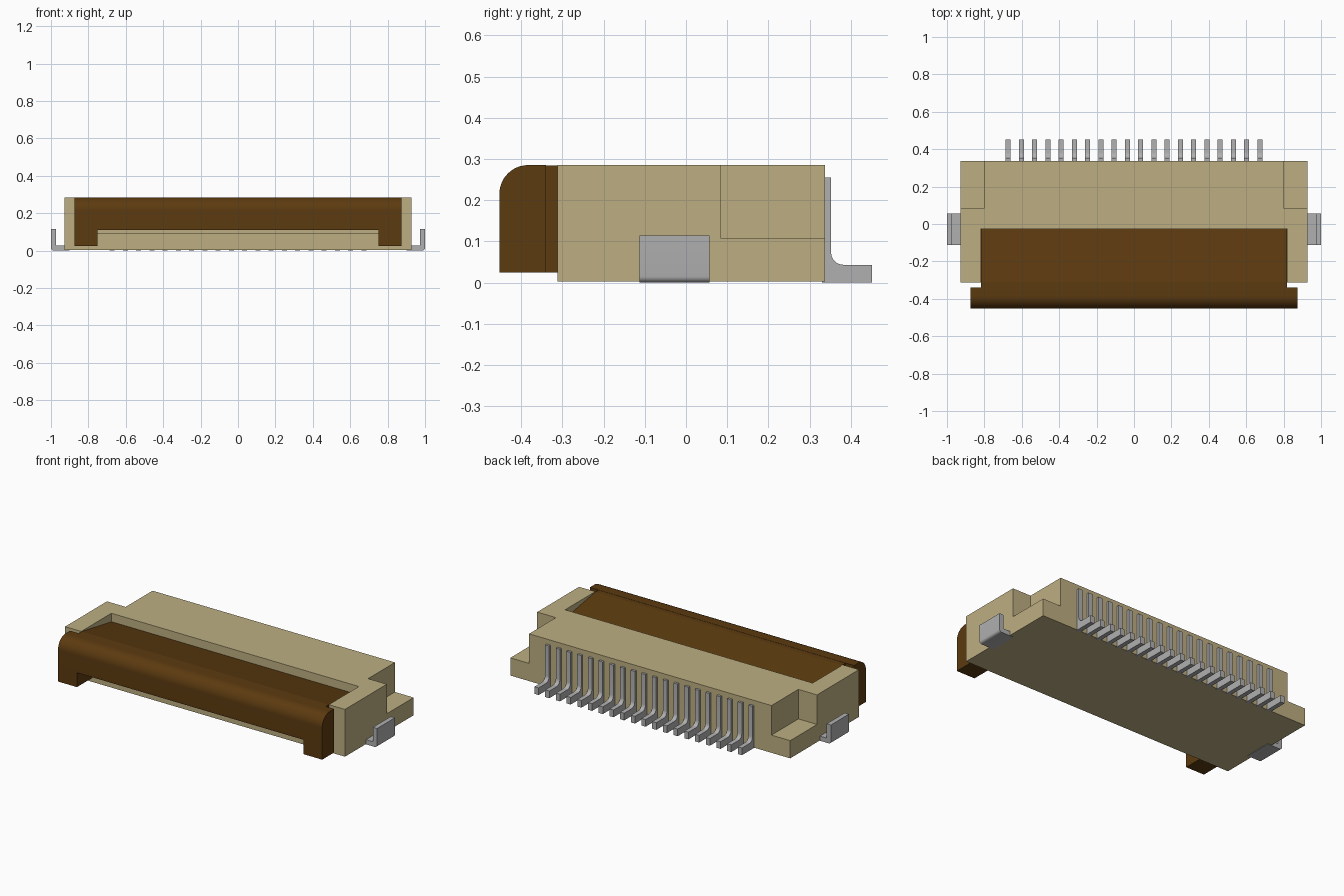
import bpy, bmesh, math

if "Cube" in bpy.data.objects:
    bpy.data.objects.remove(bpy.data.objects["Cube"], do_unlink=True)


def material(name, rgb):
    m = bpy.data.materials.new(name)
    m.use_nodes = True
    m.diffuse_color = (*rgb, 1)
    bsdf = m.node_tree.nodes["Principled BSDF"]
    bsdf.inputs["Base Color"].default_value = (*rgb, 1)
    bsdf.inputs["Roughness"].default_value = 0.6
    return m


TAN = material("tan plastic", (0.515, 0.429, 0.223))
BROWN = material("brown plastic", (0.107, 0.043, 0.005))
METAL = material("grey metal", (0.434, 0.434, 0.434))


def extrude(name, points, x0, x1, mat, axis="x"):
    """Extrude a profile: (y, z) points along x, or (x, z) points along y."""
    place = (lambda p, d: (d, p[0], p[1])) if axis == "x" else (lambda p, d: (p[0], d, p[1]))
    bm = bmesh.new()
    face = bm.faces.new([bm.verts.new(place(p, x0)) for p in points])
    moved = bmesh.ops.extrude_face_region(bm, geom=[face])["geom"]
    shift = (x1 - x0, 0, 0) if axis == "x" else (0, x1 - x0, 0)
    bmesh.ops.translate(bm, vec=shift, verts=[v for v in moved if isinstance(v, bmesh.types.BMVert)])
    bmesh.ops.recalc_face_normals(bm, faces=bm.faces)
    mesh = bpy.data.meshes.new(name)
    bm.to_mesh(mesh)
    bm.free()
    mesh.materials.append(mat)
    ob = bpy.data.objects.new(name, mesh)
    bpy.context.collection.objects.link(ob)
    return ob


def box(name, x, y, z, mat):
    return extrude(name, [(y[0], z[0]), (y[1], z[0]), (y[1], z[1]), (y[0], z[1])], x[0], x[1], mat)


def activate(ob):
    bpy.ops.object.select_all(action="DESELECT")
    ob.select_set(True)
    bpy.context.view_layer.objects.active = ob


def cut(ob, cutter):
    mod = ob.modifiers.new("cut", "BOOLEAN")
    mod.operation = "DIFFERENCE"
    mod.solver = "EXACT"
    mod.object = cutter
    activate(ob)
    bpy.ops.object.modifier_apply(modifier=mod.name)
    bpy.data.objects.remove(cutter, do_unlink=True)


def smooth(ob):
    activate(ob)
    bpy.ops.object.shade_smooth_by_angle(angle=math.radians(30))


def arc(cx, cz, r, a0, a1, n=10):
    angles = [math.radians(a0 + (a1 - a0) * i / n) for i in range(n + 1)]
    return [(cx + r * math.cos(a), cz + r * math.sin(a)) for a in angles]


# Housing with flap recess and two stepped rear corners
housing = box("housing", (-0.927, 0.927), (-0.312, 0.338), (0.002, 0.285), TAN)
cut(housing, box("recess_cutter", (-0.82, 0.82), (-0.5, -0.027), (0.09, 0.5), TAN))
for s in (-1, 1):
    xs = sorted((s * 0.803, s * 1.1))
    cut(housing, box("corner_cutter", xs, (0.084, 0.5), (0.108, 0.5), TAN))

# Locking flap: rounded front bar, sloping plate, end legs
front = [(-0.34, 0.11), (-0.34, 0.285)] + arc(-0.383, 0.215, 0.07, 90, 180, 12) + [(-0.453, 0.11)]
smooth(extrude("flap_front_bar", front, -0.875, 0.875, BROWN))
plate = [(-0.345, 0.11), (-0.028, 0.11), (-0.028, 0.235), (-0.31, 0.284), (-0.345, 0.284)]
extrude("flap_plate", plate, -0.818, 0.818, BROWN)
for s, side in ((1, "left"), (-1, "right")):
    xs = sorted((s * 0.75, s * 0.875))
    box(f"flap_leg_{side}", xs, (-0.453, -0.34), (0.024, 0.112), BROWN)
    xs = sorted((s * 0.75, s * 0.818))
    box(f"flap_leg_hinge_{side}", xs, (-0.345, -0.305), (0.024, 0.115), BROWN)

# Solder tabs: L-shaped clips with a rounded outer bend
for s, side in ((1, "left"), (-1, "right")):
    tab = [(0.90, 0.0)] + arc(0.985, 0.015, 0.015, -90, 0, 6)
    tab += [(1.0, 0.114), (0.972, 0.114), (0.972, 0.028), (0.90, 0.028)]
    smooth(extrude(f"solder_tab_{side}", [(s * x, z) for x, z in tab], -0.113, 0.057, METAL, "y"))

# Row of bent contact pins
pin = [(0.33, 0.0), (0.452, 0.0), (0.452, 0.043)]
pin += arc(0.382, 0.073, 0.03, 270, 180, 6) + [(0.352, 0.255), (0.33, 0.255)]
COUNT, PITCH = 20, 0.0709
for i in range(COUNT):
    x = (i - (COUNT - 1) / 2) * PITCH
    smooth(extrude(f"contact_pin_{i + 1}", pin, x - 0.0135, x + 0.0135, METAL))
